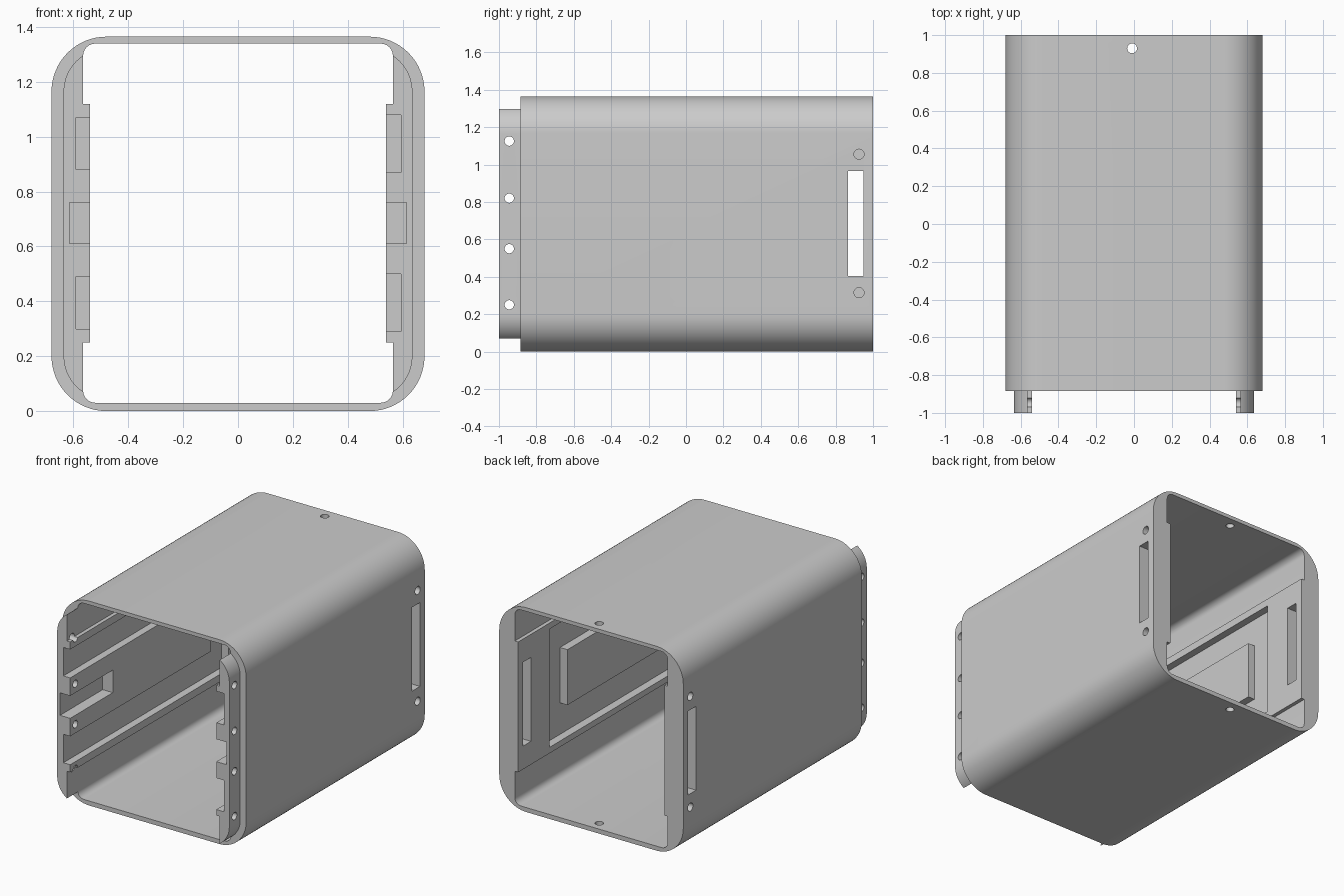
import bpy, bmesh, math
from mathutils import Matrix

cube = bpy.data.objects.get("Cube")
if cube:
    bpy.data.objects.remove(cube, do_unlink=True)

grey = bpy.data.materials.new("plain grey")
grey.use_nodes = True
grey.diffuse_color = (0.6, 0.6, 0.6, 1)
grey.node_tree.nodes["Principled BSDF"].inputs["Base Color"].default_value = (0.6, 0.6, 0.6, 1)


def make(name, bm):
    bmesh.ops.recalc_face_normals(bm, faces=bm.faces)
    mesh = bpy.data.meshes.new(name)
    bm.to_mesh(mesh)
    bm.free()
    mesh.materials.append(grey)
    obj = bpy.data.objects.new(name, mesh)
    bpy.context.scene.collection.objects.link(obj)
    return obj


def prism(name, outline, y0, y1):
    """Extrude an x-z outline along y."""
    bm = bmesh.new()
    face = bm.faces.new([bm.verts.new((x, y0, z)) for x, z in outline])
    ext = bmesh.ops.extrude_face_region(bm, geom=[face])["geom"]
    verts = [g for g in ext if isinstance(g, bmesh.types.BMVert)]
    bmesh.ops.translate(bm, vec=(0, y1 - y0, 0), verts=verts)
    return make(name, bm)


def box(name, x, y, z):
    x = sorted(x)
    return prism(name, [(x[0], z[0]), (x[1], z[0]), (x[1], z[1]), (x[0], z[1])], *y)


def rod(name, centre, radius, length, axis):
    bm = bmesh.new()
    turn = Matrix.Rotation(math.pi / 2, 4, "Y") if axis == "X" else Matrix()
    bmesh.ops.create_cone(bm, cap_ends=True, segments=24, radius1=radius, radius2=radius,
                          depth=length, matrix=Matrix.Translation(centre) @ turn)
    return make(name, bm)


def rounded(half, z0, z1, r, seg, rail=None):
    """Rounded rectangle, counter-clockwise; rail narrows the sides between two heights."""
    pts = []
    corners = [(1, z0, -90), (1, z1, 0), (-1, z1, 90), (-1, z0, 180)]
    for side, z, start in corners:
        cx, cz = side * (half - r), z + (r if z == z0 else -r)
        for i in range(seg + 1):
            a = math.radians(start + 90 * i / seg)
            pts.append((cx + r * math.cos(a), cz + r * math.sin(a)))
        if rail and start in (-90, 90):
            inner, low, high = rail
            a, b = (low, high) if side > 0 else (high, low)
            pts += [(side * half, a), (side * inner, a), (side * inner, b), (side * half, b)]
    return pts


def combine(target, tool, operation="DIFFERENCE"):
    mod = target.modifiers.new("combine", "BOOLEAN")
    mod.operation, mod.solver, mod.object = operation, "EXACT", tool
    deps = bpy.context.evaluated_depsgraph_get()
    mesh = bpy.data.meshes.new_from_object(target.evaluated_get(deps))
    target.modifiers.clear()
    target.data = mesh
    bpy.data.objects.remove(tool, do_unlink=True)


# Outer sleeve with the recessed front lip
shell = prism("housing_shell", rounded(0.68, 0, 1.365, 0.2, 16), -0.885, 1)
lip = prism("front_lip", rounded(0.636, 0.044, 1.321, 0.156, 16), -1, -0.7)
combine(shell, lip, "UNION")

# Hollow interior, leaving a raised rail panel on each side wall
combine(shell, prism("hollow", rounded(0.565, 0.03, 1.34, 0.045, 6, (0.54, 0.25, 1.12)), -1.2, 1.2))

for s in (1, -1):
    grow = 0.005 if s > 0 else 0.0
    deep = s * (0.59 + grow)
    low = (0.30 - 2 * grow, 0.49 + 2 * grow)
    high = (0.88 - 2 * grow, 1.07 + 2 * grow)
    # Long guide channels, joined at the rear, and a short middle channel
    for z in (low, high):
        combine(shell, box("channel", (s * 0.5, deep), (-1.1, 0.67), z))
    combine(shell, box("channel_link", (s * 0.5, deep), (0.48, 0.67), (low[0], high[1])))
    combine(shell, box("short_channel", (s * 0.5, s * 0.615), (-1.1, -0.55), (0.61, 0.76)))
    # Rear window
    combine(shell, box("rear_window", (s * 0.5, s * 0.8), (0.865, 0.95), (0.405, 0.965)))
    # Lip screw holes and blind rear holes
    for z in (0.25, 0.55, 0.82, 1.125):
        combine(shell, rod("lip_hole", (s * 0.6, -0.945, z), 0.025, 0.3, "X"))
    for z in (0.315, 1.055):
        combine(shell, rod("blind_hole", (s * 0.7, 0.925, z), 0.027, 0.2, "X"))

# Rear holes through roof and floor
for z in (0, 1.365):
    combine(shell, rod("vertical_hole", (-0.01, 0.93, z), 0.026, 0.3, "Z"))

bpy.ops.object.select_all(action="DESELECT")
shell.select_set(True)
bpy.context.view_layer.objects.active = shell
bpy.ops.object.shade_smooth_by_angle(angle=math.radians(30))
